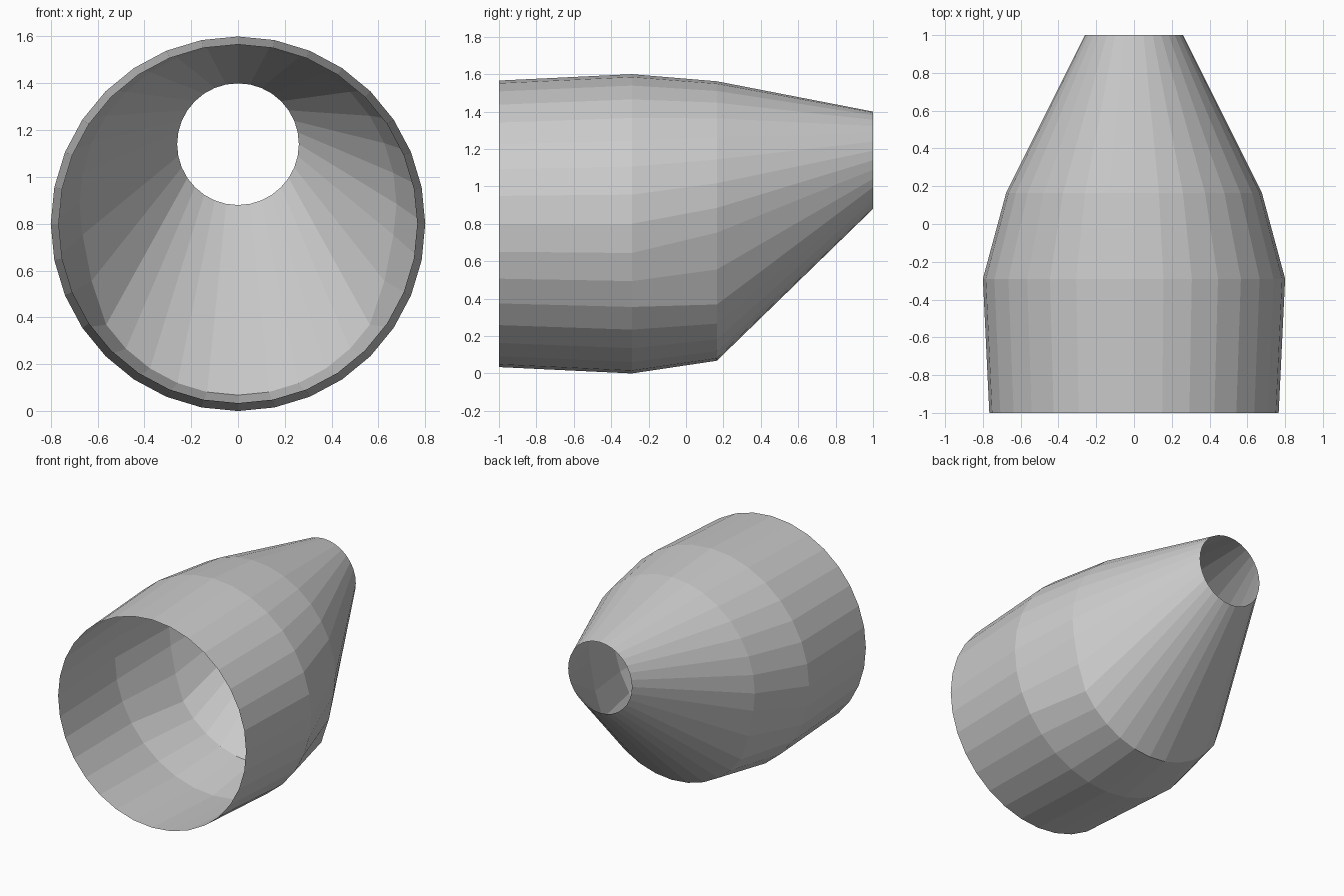
import bpy
import bmesh
import math

if "Cube" in bpy.data.objects:
    bpy.data.objects.remove(bpy.data.objects["Cube"])

SIDES = 32

# Cross-sections along the axis: y, radius, centre height, drop of the lower arc
SECTIONS = [
    (-1.00, 0.766, 0.80, 0.0),
    (-0.29, 0.80, 0.80, 0.0),
    (0.165, 0.677, 0.885, 0.14),
    (1.00, 0.26, 1.14, 0.0),
]


def ring(bm, y, radius, centre, drop):
    """One circular section; its lower arc is pulled down by drop."""
    verts = []
    for i in range(SIDES):
        a = 2 * math.pi * i / SIDES
        s = math.sin(a)
        # half drop on the one vertex between upper and lower arcs
        weight = 1.0 if s < -0.5 else 0.5 if s < -0.3 else 0.0
        verts.append(bm.verts.new((radius * math.cos(a), y,
                                   centre + radius * s - drop * weight)))
    return verts


# Open tapered shell
bm = bmesh.new()
rings = [ring(bm, *section) for section in SECTIONS]
for near, far in zip(rings, rings[1:]):
    for i in range(SIDES):
        j = (i + 1) % SIDES
        bm.faces.new((near[i], far[i], far[j], near[j]))
bm.normal_update()

mesh = bpy.data.meshes.new("tapered_shell")
bm.to_mesh(mesh)
bm.free()

grey = bpy.data.materials.new("light grey")
grey.diffuse_color = (0.6, 0.6, 0.6, 1.0)
grey.use_nodes = True
grey.node_tree.nodes["Principled BSDF"].inputs["Base Color"].default_value = grey.diffuse_color
mesh.materials.append(grey)

shell = bpy.data.objects.new("tapered_shell", mesh)
bpy.context.collection.objects.link(shell)
